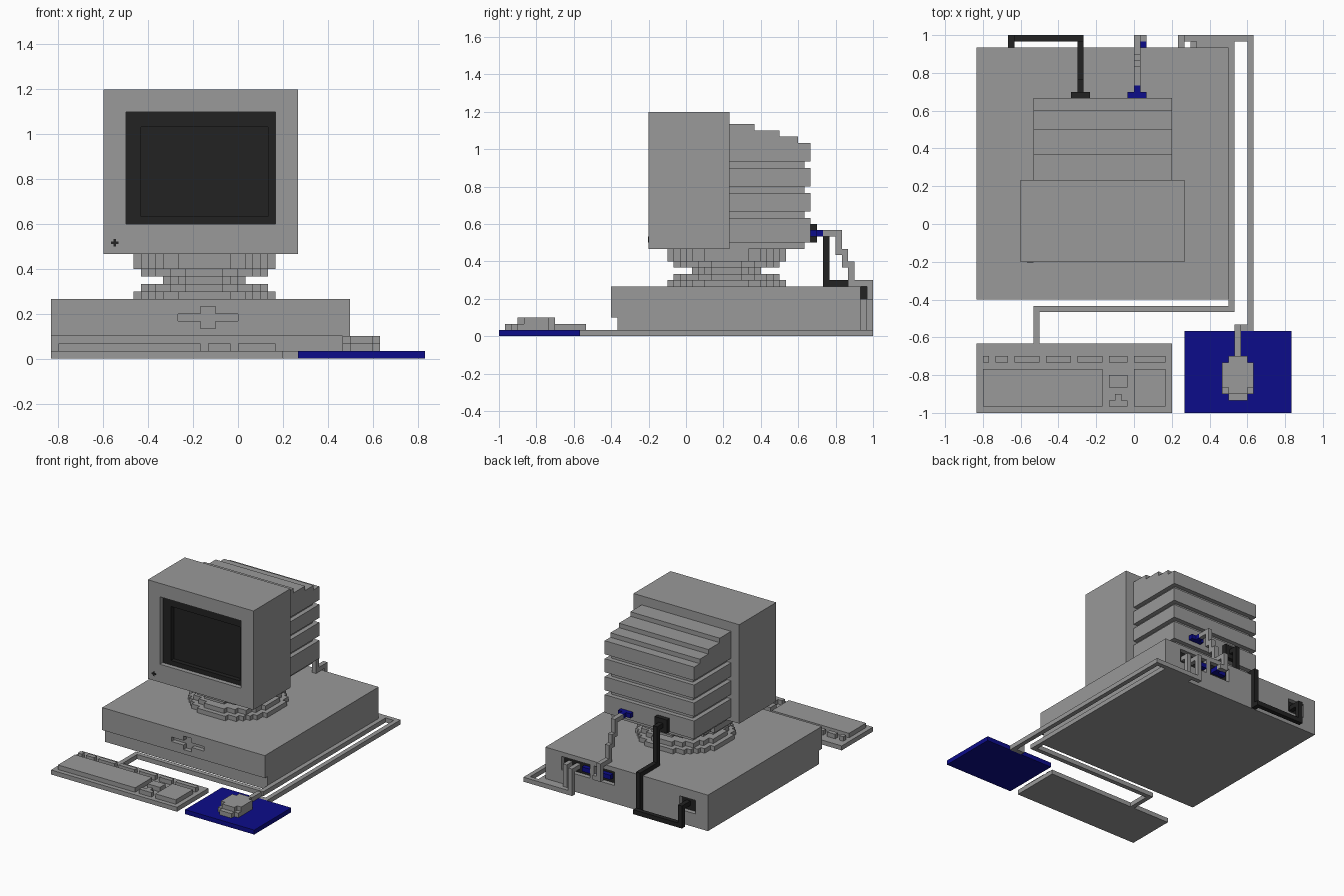
import bpy, bmesh, math

U = 1 / 30  # size of one block

cube = bpy.data.objects.get("Cube")
if cube:
    bpy.data.objects.remove(cube, do_unlink=True)


def material(name, rgb):
    m = bpy.data.materials.new(name)
    m.use_nodes = True
    m.diffuse_color = (*rgb, 1)
    m.node_tree.nodes["Principled BSDF"].inputs["Base Color"].default_value = (*rgb, 1)
    return m


MATS = [material("case grey", (0.319, 0.319, 0.319)),
        material("near black", (0.016, 0.016, 0.016)),
        material("deep blue", (0.0037, 0.0037, 0.255))]
GREY, BLACK, BLUE, CUT = 0, 1, 2, None


def solid(name, boxes):
    """Join boxes (x0, x1, y0, y1, z0, z1, colour) into one shell; CUT carves."""
    ax = [sorted({b[2 * k + s] for b in boxes for s in (0, 1)}) for k in range(3)]
    cells = {}
    for b in boxes:
        r = [range(ax[k].index(b[2 * k]), ax[k].index(b[2 * k + 1])) for k in range(3)]
        for i in r[0]:
            for j in r[1]:
                for k in r[2]:
                    cells[i, j, k] = b[6]
    cells = {c: m for c, m in cells.items() if m is not CUT}
    bm = bmesh.new()
    verts = {}

    def vert(p):
        if p not in verts:
            verts[p] = bm.verts.new([ax[k][p[k]] * U for k in range(3)])
        return verts[p]

    for c, m in cells.items():
        for a in range(3):
            for s in (0, 1):
                n = list(c)
                n[a] += 2 * s - 1
                if tuple(n) in cells:
                    continue
                quad = []
                for d1, d2 in ((0, 0), (1, 0), (1, 1), (0, 1)):
                    p = list(c)
                    p[a] += s
                    p[(a + 1) % 3] += d1
                    p[(a + 2) % 3] += d2
                    quad.append(vert(tuple(p)))
                bm.faces.new(quad if s else quad[::-1]).material_index = m
    me = bpy.data.meshes.new(name)
    bm.to_mesh(me)
    bm.free()
    for m in MATS:
        me.materials.append(m)
    ob = bpy.data.objects.new(name, me)
    bpy.context.collection.objects.link(ob)
    return ob


def path(pts, colour):
    """One-block-thick cable through a chain of blocks."""
    out = []
    for p, q in zip(pts, pts[1:]):
        b = []
        for k in range(3):
            b += [min(p[k], q[k]), max(p[k], q[k]) + 1]
        out.append((*b, colour))
    return out


def recess(x0, x1, z0, z1):
    """Dark-floored socket in the rear of the case."""
    return [(x0, x1, 26, 27, z0, z1, BLACK), (x0, x1, 27, 28, z0, z1, CUT)]


# Desktop case: set-back base, disk slot, rear sockets
solid("computer_case", [
    (-25, 15, -12, 28, 0, 8, GREY),
    (-25, 15, -12, -11, 0, 3, CUT),
    (-8, 0, -12, -11, 5, 6, CUT),
    (-5, -3, -12, -11, 4, 7, CUT),
    *recess(4, 11, 4, 7), *recess(-2, 3, 4, 7), *recess(-22, -18, 3, 6)])

# Swivel stand: stacked stepped discs
disc = []
for z, r in zip(range(8, 14), (9.5, 8.5, 5.5, 8.5, 9.5, 9.5)):
    for j in range(-int(r), int(r) + 1):
        w = int(math.sqrt(r * r - j * j))
        disc.append((-5 - w, -4 + w, 6 + j, 7 + j, z, z + 1, GREY))
solid("monitor_stand", disc)

# Monitor front shell with recessed screen
solid("monitor_shell", [
    (-18, 8, -6, 7, 14, 36, GREY),
    (-15, 5, -5, -3, 18, 33, BLACK),
    (-15, 5, -6, -5, 18, 33, CUT),
    (-13, 4, -5, -4, 19, 31, CUT)])

# Monitor back: narrow core, ribs and stepped top
ribs = [(-16, 6, 7, 20, z0, z1, GREY) for z0, z1 in ((15, 19), (20, 23), (24, 27), (28, 31))]
steps = [(-16, 6, 7, y, z, z + 1, GREY) for z, y in ((31, 18), (32, 15), (33, 11))]
solid("monitor_back", [(-15, 5, 7, 19, 14, 31, GREY)] + ribs + steps)

# Power light: thin plus-shaped plate
solid("power_light", [
    (-17, -16, -6.1, -6, 15.33, 15.67, BLACK),
    (-16.67, -16.33, -6.1, -6, 15, 16, BLACK)])

# Keyboard with raised key blocks
keys = [(-24, -5, -29, -23), (-4, -1, -26, -24), (-4, -1, -29, -28),
        (-3, -2, -28, -27), (0, 5, -29, -23)]
keys += [(a, b, -22, -21) for a, b in ((-24, -23), (-22, -20), (-19, -15), (-14, -10),
                                       (-9, -5), (-4, -1), (0, 5))]
solid("keyboard", [(-25, 6, -30, -19, 0, 1, GREY)] + [(*k, 1, 2, GREY) for k in keys])
solid("keyboard_cable", path([(-16, -19, 0), (-16, -14, 0), (15, -14, 0), (15, 28, 0),
                              (9, 28, 0), (9, 28, 5), (9, 27, 5)], GREY))

# Mouse, pad and cable
solid("mouse_pad", [(8, 25, -30, -17, 0, 1, BLUE)])
solid("mouse", [
    (14, 19, -27, -22, 1, 2, GREY), (15, 18, -28, -21, 1, 2, GREY),
    (14, 19, -26, -22, 2, 3, GREY), (15, 18, -27, -21, 2, 3, GREY)])
solid("mouse_cable", path([(16, -21, 1), (16, -17, 1), (16, -17, 0), (18, -17, 0),
                           (18, 29, 0), (7, 29, 0), (7, 29, 5), (7, 27, 5)], GREY))

# Video cable with blue plugs
solid("video_cable", path([(0, 22, 16), (0, 24, 16), (0, 24, 13), (0, 25, 13), (0, 25, 11),
                           (0, 26, 11), (0, 26, 8), (0, 29, 8), (0, 29, 5), (1, 29, 5)], GREY))
solid("video_plug_monitor", [(-1, 2, 20, 21, 16, 17, BLUE), (0, 1, 21, 22, 16, 17, BLUE)])
solid("video_plug_case", [(-1, 2, 27, 28, 5, 6, BLUE), (1, 2, 28, 29, 5, 6, BLUE)])
solid("spare_socket", [(4, 6, 27, 28, 5, 6, BLUE)])

# Power cable with plug
solid("power_cable", [(-10, -7, 20, 21, 15, 18, BLACK)] + path(
    [(-9, 21, 16), (-9, 22, 16), (-9, 22, 8), (-9, 28, 8), (-9, 28, 0), (-9, 29, 0),
     (-20, 29, 0), (-20, 29, 4), (-20, 27, 4)], BLACK))
